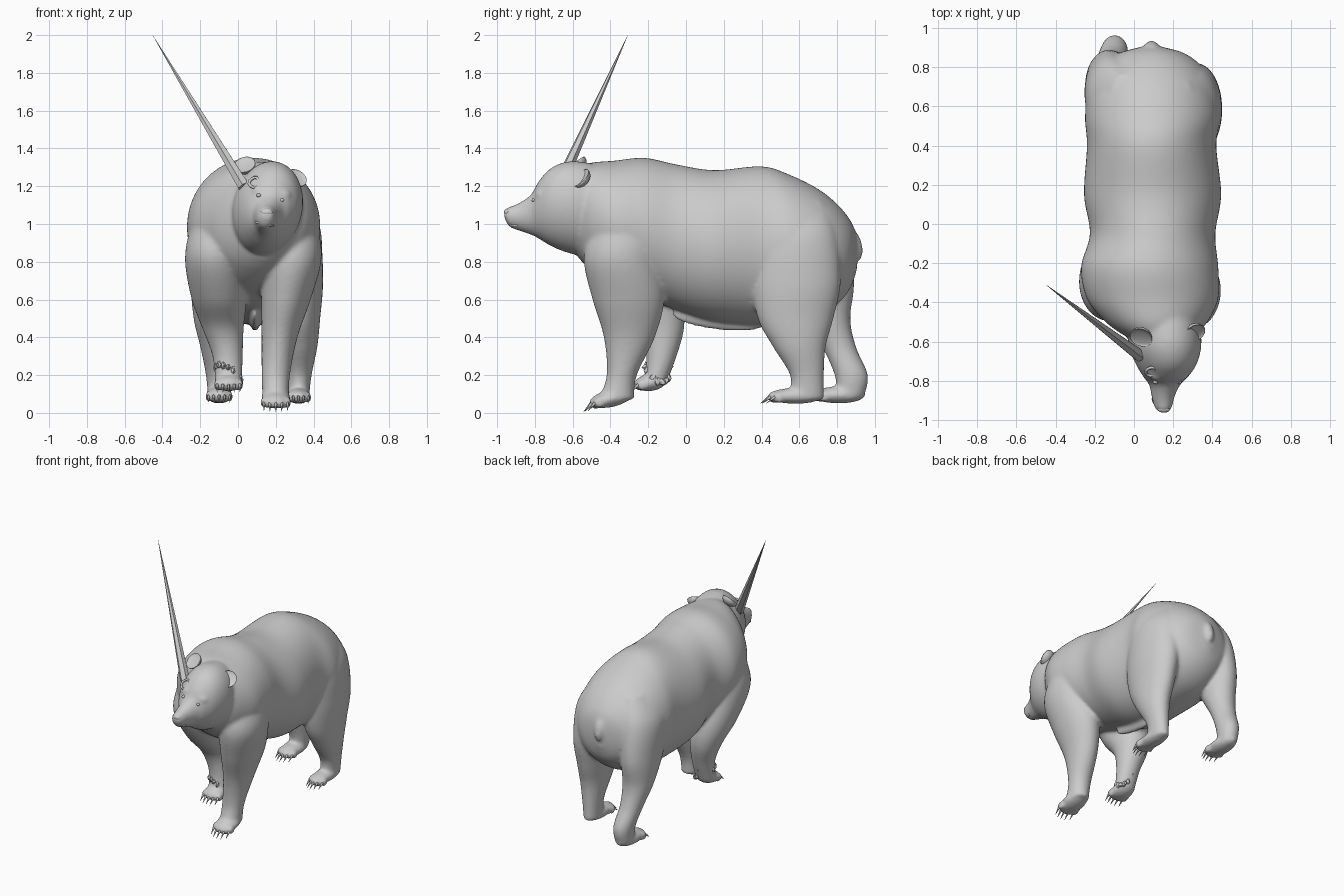
import bpy, bmesh, math, random
from mathutils import Vector, Matrix

random.seed(4)
if "Cube" in bpy.data.objects:
    bpy.data.objects.remove(bpy.data.objects["Cube"])

fur = bpy.data.materials.new("plain grey")
fur.use_nodes = True
GREY = (0.6, 0.6, 0.6, 1)
fur.diffuse_color = GREY
fur.node_tree.nodes["Principled BSDF"].inputs["Base Color"].default_value = GREY


def finish(name, bm, smooth=True):
    bmesh.ops.recalc_face_normals(bm, faces=bm.faces)
    mesh = bpy.data.meshes.new(name)
    bm.to_mesh(mesh)
    bm.free()
    mesh.materials.append(fur)
    for p in mesh.polygons:
        p.use_smooth = smooth
    ob = bpy.data.objects.new(name, mesh)
    bpy.context.collection.objects.link(ob)
    return ob


def spline(rows, steps=8):
    """Smoothly interpolate rows of numbers."""
    rows = [Vector(r) for r in rows]
    pad = [rows[0]] + rows + [rows[-1]]
    out = []
    for a, b, c, d in zip(pad, pad[1:], pad[2:], pad[3:]):
        for i in range(steps):
            t = i / steps
            out.append(b + (c - a) * (t / 2) + (a * 2 - b * 5 + c * 4 - d) * (t * t / 2)
                       + (b * 3 - a - c * 3 + d) * (t ** 3 / 2))
    return out + [rows[-1]]


def loft(bm, rows, axis, turn=None, seg=80):
    """Rows: place along axis, two centre values, two radii."""
    rings, made = [], []
    for s, u, v, ru, rv in spline(rows):
        ring = []
        for k in range(seg):
            a = math.tau * k / seg
            p, q = u + ru * math.cos(a), v + rv * math.sin(a)
            ring.append(bm.verts.new((p, s, q) if axis == "y" else (p, q, s)))
        rings.append(ring)
        made += ring
    for r0, r1 in zip(rings, rings[1:]):
        for k in range(seg):
            bm.faces.new((r0[k], r0[k - 1], r1[k - 1], r1[k]))
    bm.faces.new(rings[0])
    bm.faces.new(rings[-1])
    if turn:
        bmesh.ops.transform(bm, matrix=turn, verts=made)


def ball(bm, centre, size, rot=Matrix()):
    m = Matrix.Translation(centre) @ rot @ Matrix.Diagonal((*size, 1))
    return bmesh.ops.create_uvsphere(bm, u_segments=32, v_segments=18, radius=1, matrix=m)["verts"]


def spike(bm, base, tip, radius, seg=8):
    d = Vector(tip) - Vector(base)
    m = Matrix.Translation((Vector(base) + Vector(tip)) / 2) @ d.to_track_quat("Z", "Y").to_matrix().to_4x4()
    bmesh.ops.create_cone(bm, cap_ends=True, segments=seg, radius1=radius, radius2=0.0005,
                          depth=d.length, matrix=m)


skin = bmesh.new()

# torso, rump to neck: y, x, z, half width, half height
loft(skin, [(.905, .09, .85, .05, .09), (.87, .09, .84, .17, .18), (.8, .09, .84, .26, .265),
            (.7, .09, .85, .32, .335), (.55, .095, .87, .345, .39), (.4, .09, .885, .33, .42),
            (.15, .095, .885, .35, .40), (-.05, .095, .93, .32, .385), (-.22, .08, .98, .35, .37),
            (-.38, .095, 1.005, .335, .33), (-.5, .115, 1.04, .26, .285), (-.57, .13, 1.06, .18, .24)], "y")

# head with a sideways tilt
pivot = Vector((.16, 0, 1.09))
tilt = Matrix.Translation(pivot) @ Matrix.Rotation(math.radians(12), 4, "Y") @ Matrix.Translation(-pivot)
loft(skin, [(-.42, .14, 1.07, .18, .23), (-.55, .155, 1.08, .185, .25), (-.64, .16, 1.09, .178, .24),
            (-.72, .165, 1.09, .15, .205), (-.78, .165, 1.075, .112, .153), (-.82, .165, 1.05, .078, .108),
            (-.88, .16, 1.037, .058, .076), (-.93, .16, 1.036, .046, .056), (-.952, .16, 1.046, .034, .037),
            (-.962, .16, 1.05, .018, .02)], "y", tilt)

# legs: z, x, y, half width, half depth
legs = {
    "left_front": [(1.25, .2, -.28, .06, .09), (1.1, .26, -.3, .125, .15), (.95, .285, -.325, .145, .185),
                   (.8, .285, -.34, .155, .2), (.6, .255, -.305, .13, .19), (.4, .22, -.3, .095, .135),
                   (.2, .2, -.34, .075, .08), (.07, .2, -.37, .07, .095)],
    "right_front": [(1.25, -.03, -.25, .06, .09), (1.1, -.085, -.28, .12, .15), (.95, -.115, -.3, .145, .18),
                    (.8, -.12, -.29, .16, .2), (.6, -.1, -.2, .145, .18), (.45, -.08, -.13, .11, .12),
                    (.3, -.055, -.13, .08, .08), (.15, -.05, -.165, .07, .06)],
    "left_hind": [(1.12, .24, .57, .08, .16), (.95, .295, .58, .135, .22), (.7, .32, .585, .13, .235),
                  (.5, .325, .58, .11, .2), (.35, .33, .6, .09, .14), (.2, .325, .64, .065, .09),
                  (.07, .32, .64, .055, .09)],
    "right_hind": [(1.12, -.05, .6, .08, .16), (.95, -.1, .64, .14, .21), (.7, -.125, .70, .125, .19),
                   (.5, -.13, .75, .105, .12), (.35, -.12, .81, .08, .09), (.2, -.1, .875, .07, .088),
                   (.09, -.1, .87, .06, .075)],
}
for rows in legs.values():
    loft(skin, rows, "z")

# paws: centre, size, downward pitch; toes and claws follow each paw
paws = {"left_front": ((.2, -.4, .075), (.078, .115, .045), .2),
        "right_front": ((-.05, -.19, .16), (.075, .085, .045), .1),
        "left_hind": ((.32, .58, .09), (.065, .15, .042), 0),
        "right_hind": ((-.1, .81, .095), (.07, .14, .045), 0)}
for name, (c, s, pitch) in paws.items():
    place = Matrix.Translation(c) @ Matrix.Rotation(pitch, 4, "X")
    ball(skin, c, s, Matrix.Rotation(pitch, 4, "X"))
    claws = bmesh.new()
    for i in range(-2, 3):
        x, y = i * s[0] * .4, -s[1] * (.9 - .05 * i * i)
        ball(skin, place @ Vector((x, y + .02, -.008)), (s[0] * .25, .035, .03))
        spike(claws, place @ Vector((x, y - .003, -.005)), place @ Vector((x, y - .05, -.04)), .009)
    finish(name + "_claws", claws)

# tail, brow and belly fold
ball(skin, (.09, .9, .885), (.038, .033, .08), Matrix.Rotation(.2, 4, "X"))
ball(skin, (.09, .17, .495), (.028, .25, .055), Matrix.Rotation(-.12, 4, "X"))
for side in (-1, 1):
    ball(skin, tilt @ Vector((.16 + side * .06, -.765, 1.17)), (.045, .035, .03))

# blend all the masses into one skin
body = finish("bear_body", skin)
remesh = body.modifiers.new("blend", "REMESH")
remesh.mode = "VOXEL"
remesh.voxel_size = .011
remesh.use_smooth_shade = True
soften = body.modifiers.new("soften", "SMOOTH")
soften.factor, soften.iterations = .5, 10

# cupped ears
for name, spot, lean in (("left_ear", (.31, -.56, 1.245), .55), ("right_ear", (.035, -.58, 1.315), -.3)):
    bm = bmesh.new()
    for v in ball(bm, (0, 0, 0), (.058, .045, .06)):
        if v.co.y < 0:
            v.co.y *= -.3
    turn = Matrix.Translation(spot) @ Matrix.Rotation(lean, 4, "Y") @ Matrix.Rotation(-.85, 4, "X")
    bmesh.ops.transform(bm, matrix=turn, verts=bm.verts)
    finish(name, bm)

# eyes and nose pad
for name, side in (("right_eye", -1), ("left_eye", 1)):
    bm = bmesh.new()
    ball(bm, tilt @ Vector((.16 + side * .062, -.805, 1.14)), (.013, .012, .01))
    finish(name, bm)
nose = bmesh.new()
ball(nose, (.152, -.945, 1.062), (.032, .018, .02))
finish("nose", nose)


def cord(name, points, radius, closed=False):
    cu = bpy.data.curves.new(name, "CURVE")
    cu.dimensions = "3D"
    cu.bevel_depth, cu.bevel_resolution = radius, 2
    sp = cu.splines.new("POLY")
    sp.points.add(len(points) - 1)
    for pt, co in zip(sp.points, points):
        pt.co = (*co, 1)
    sp.use_cyclic_u = closed
    cu.materials.append(fur)
    ob = bpy.data.objects.new(name, cu)
    bpy.context.collection.objects.link(ob)


# lips wrap around the muzzle
lips = []
for i in range(13):
    a = math.radians(-80 + 160 * i / 12)
    lips.append(tilt @ Vector((.16 + .046 * math.sin(a), -.88 - .055 * math.cos(a), 1.0 + .004 * math.cos(a * 3))))
cord("lips", lips, .007)

# ragged wound rim on the forehead
rim = []
for i in range(11):
    a, r = math.tau * i / 11, random.uniform(.022, .032)
    rim.append((.088 + r * math.cos(a), -.752 + r * math.sin(a) * .8, 1.222 + r * math.sin(a)))
cord("forehead_wound", rim, .008, True)

# torn shards around the raised paw's ankle
bm = bmesh.new()
for i in range(16):
    a = math.tau * i / 16
    spot = Vector((-.052 + .068 * math.cos(a), -.15 + .06 * math.sin(a), random.uniform(.19, .25) - .04 * math.cos(a)))
    m = Matrix.Translation(spot) @ Matrix.Rotation(a * 3, 4, "X") @ Matrix.Diagonal((.014, .018, .025, 1))
    bmesh.ops.create_icosphere(bm, subdivisions=1, radius=1, matrix=m)
finish("torn_ankle_shards", bm, False)

# long thin spike standing out of the head
bm = bmesh.new()
spike(bm, (.03, -.672, 1.2), (-.452, -.308, 2), .034, 6)
finish("head_spike", bm, False)
